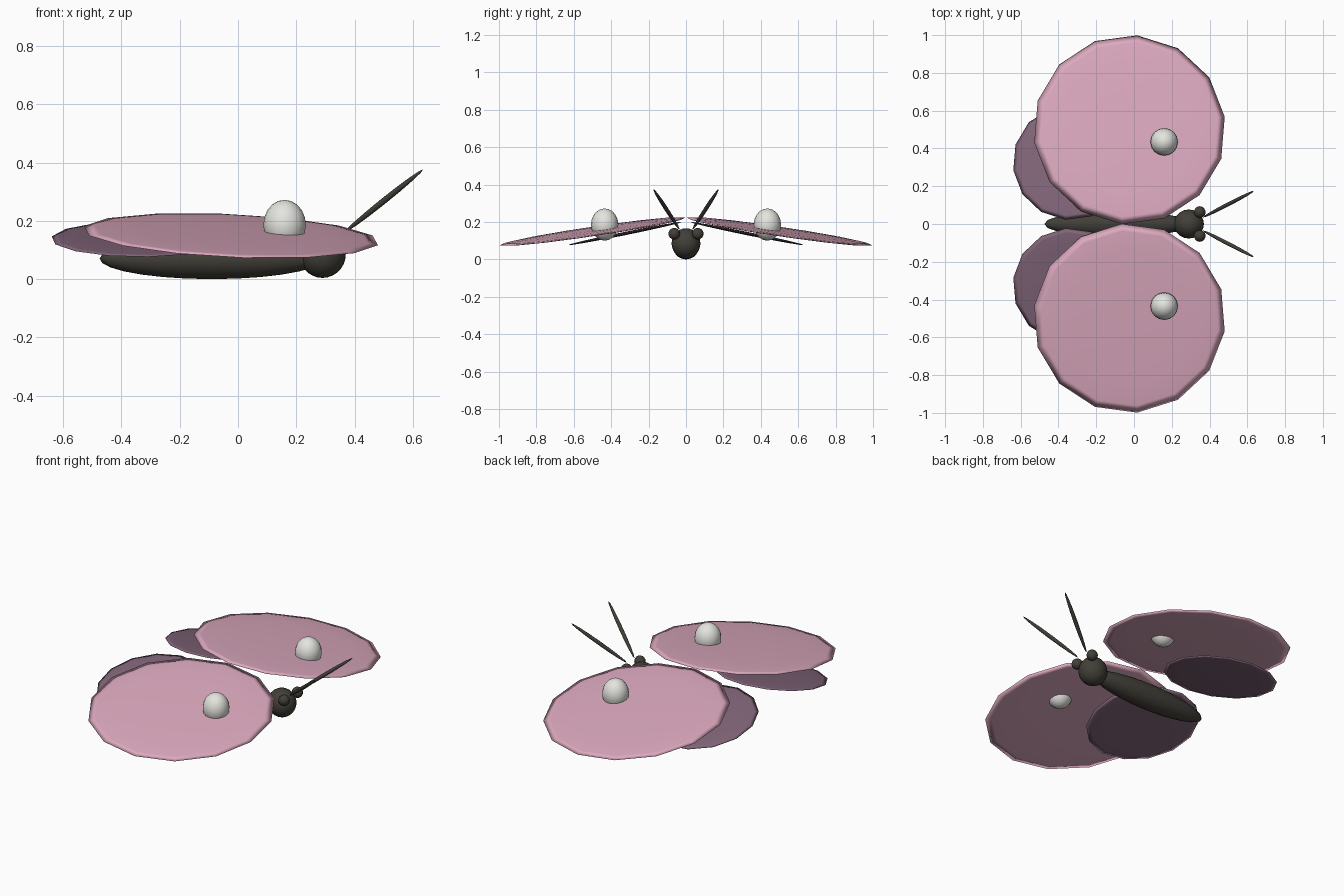
import bpy
import bmesh
from math import radians
from mathutils import Matrix, Vector, Euler

if "Cube" in bpy.data.objects:
    bpy.data.objects.remove(bpy.data.objects["Cube"])


def material(name, rgb):
    m = bpy.data.materials.new(name)
    m.diffuse_color = (*rgb, 1)
    m.use_nodes = True
    m.node_tree.nodes["Principled BSDF"].inputs["Base Color"].default_value = m.diffuse_color
    return m


DARK = material("body_dark", (0.055, 0.05, 0.04))
PINK = material("wing_pink", (0.72, 0.40, 0.52))
PURPLE = material("wing_purple", (0.22, 0.13, 0.19))
CREAM = material("spot_cream", (0.78, 0.78, 0.74))


def ellipsoid(name, centre, radii, mat, rot=None, phase=0, segments=14, rings=8):
    """Smooth stretched sphere; phase turns its facets before stretching."""
    rot = rot or Matrix.Identity(4)
    bm = bmesh.new()
    bmesh.ops.create_uvsphere(bm, u_segments=segments, v_segments=rings, radius=1)
    bm.transform(rot @ Matrix.Diagonal((*radii, 1)) @ Matrix.Rotation(phase, 4, 'Z'))
    for f in bm.faces:
        f.smooth = True
    mesh = bpy.data.meshes.new(name)
    bm.to_mesh(mesh)
    bm.free()
    mesh.materials.append(mat)
    ob = bpy.data.objects.new(name, mesh)
    ob.location = centre
    bpy.context.collection.objects.link(ob)
    return ob


# Body and head
ellipsoid("body", (-0.09, 0, 0.07), (0.385, 0.07, 0.07), DARK, segments=20, rings=14)
ellipsoid("head", (0.29, 0, 0.085), (0.08, 0.077, 0.081), DARK, segments=20, rings=14)

for side, s in (("left", 1), ("right", -1)):
    # Wings: thin tilted discs
    ellipsoid(f"fore_wing_{side}", (-0.024, s * 0.499, 0.149), (0.51, 0.507, 0.012), PINK,
              Euler((-0.147 * s, 0.045, 0)).to_matrix().to_4x4(), radians(-5) * s)
    ellipsoid(f"hind_wing_{side}", (-0.335, s * 0.327, 0.138), (0.307, 0.312, 0.009), PURPLE,
              Euler((-0.2 * s, 0, 0)).to_matrix().to_4x4(), radians(-5) * s)

    # Wing spot
    ellipsoid(f"wing_spot_{side}", (0.16, s * 0.435, 0.186), (0.073, 0.073, 0.086), CREAM,
              segments=16, rings=10)

    # Eye
    ellipsoid(f"eye_{side}", (0.348, s * 0.063, 0.137), (0.031, 0.031, 0.031), DARK)

    # Antenna: slim spindle pointing forward, up and out
    a, b = Vector((0.365, s * 0.035, 0.16)), Vector((0.635, s * 0.175, 0.376))
    ellipsoid(f"antenna_{side}", (a + b) / 2, (0.011, 0.011, (b - a).length / 2), DARK,
              (b - a).to_track_quat('Z', 'Y').to_matrix().to_4x4(), segments=10)
